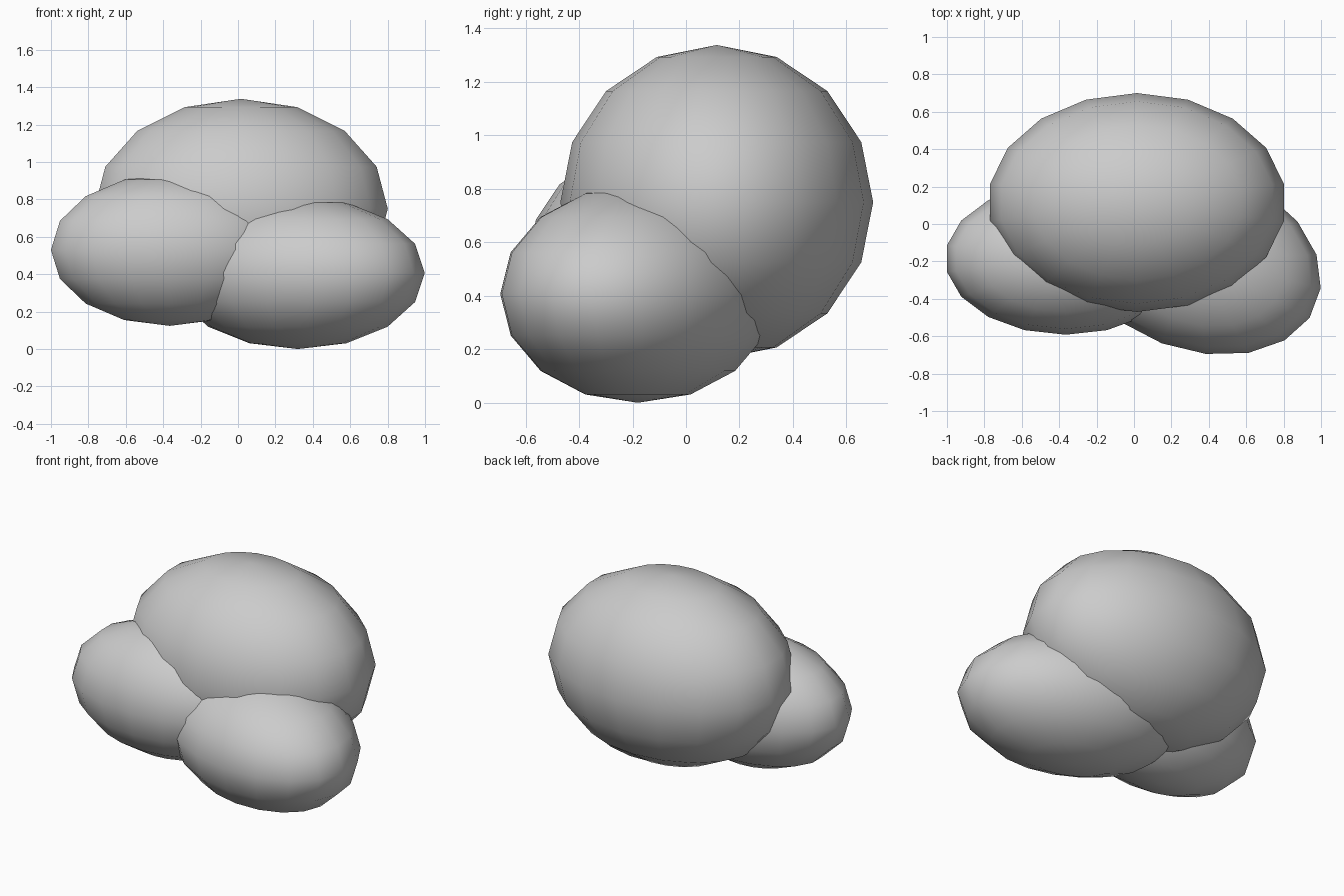
import bpy
from math import radians

cube = bpy.data.objects.get("Cube")
if cube:
    bpy.data.objects.remove(cube, do_unlink=True)

# One plain grey for the whole rock cluster
grey = bpy.data.materials.new("stone_grey")
grey.use_nodes = True
colour = (0.6, 0.6, 0.6, 1.0)
grey.diffuse_color = colour
grey.node_tree.nodes["Principled BSDF"].inputs["Base Color"].default_value = colour


def boulder(name, centre, radii, turn=0.0):
    """Smooth low-poly ellipsoid turned about the vertical axis."""
    bpy.ops.mesh.primitive_uv_sphere_add(segments=18, ring_count=8, radius=1.0)
    obj = bpy.context.object
    obj.name = name
    obj.location = centre
    obj.scale = radii
    obj.rotation_euler = (0, 0, radians(turn))
    obj.data.materials.append(grey)
    bpy.ops.object.shade_smooth()
    return obj


# Large lobe at the back, two smaller overlapping lobes in front
boulder("large_back_lobe", (0.016, 0.115, 0.75), (0.797, 0.585, 0.588))
boulder("front_left_lobe", (0.32, -0.18, 0.407), (0.703, 0.489, 0.407), turn=-20.5)
boulder("front_right_lobe", (-0.365, -0.185, 0.53), (0.645, 0.407, 0.406))
